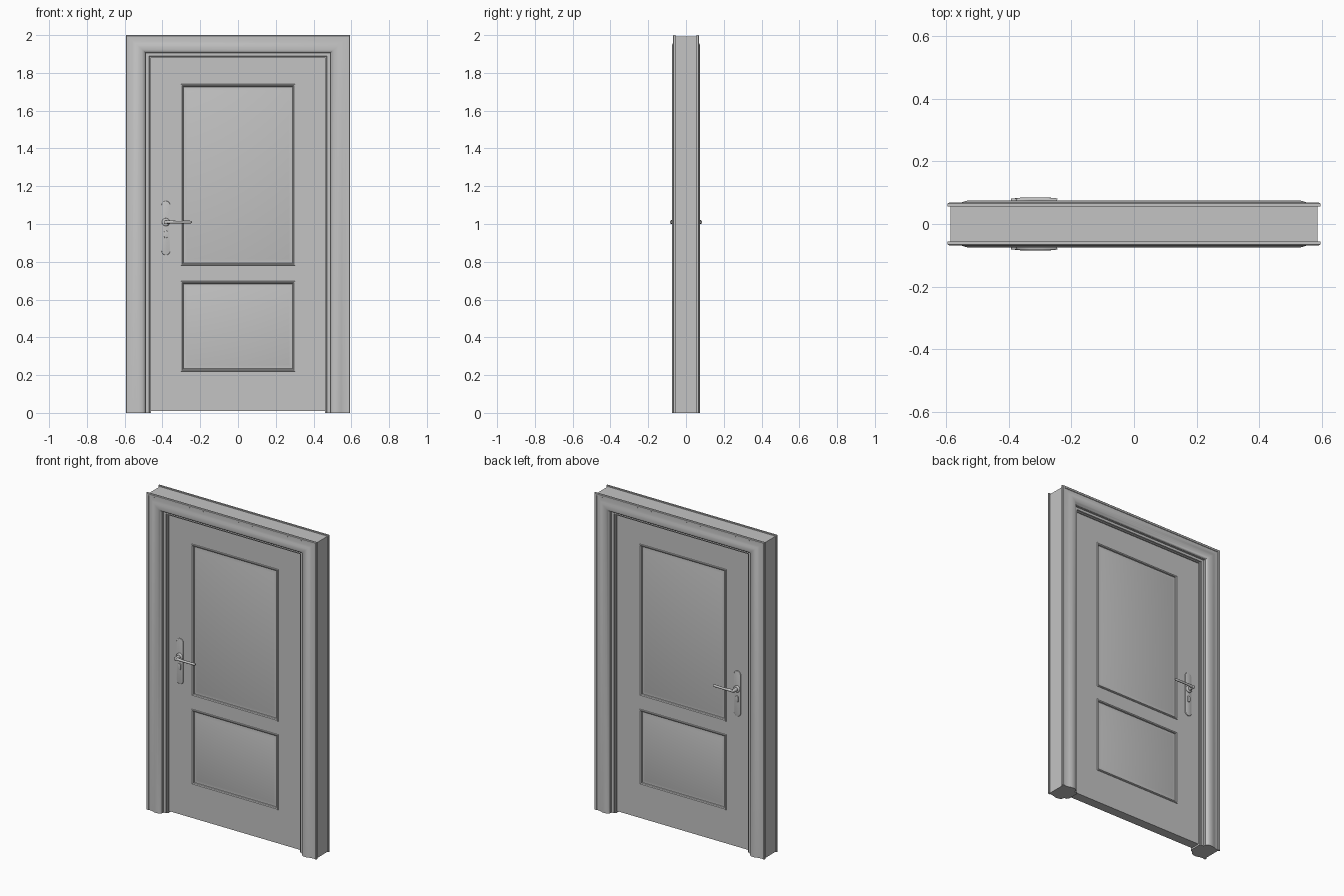
import bpy, bmesh, math

if "Cube" in bpy.data.objects:
    bpy.data.objects.remove(bpy.data.objects["Cube"])

grey = bpy.data.materials.new("plain_grey")
grey.diffuse_color = (0.55, 0.55, 0.55, 1)
grey.use_nodes = True
grey.node_tree.nodes["Principled BSDF"].inputs["Base Color"].default_value = grey.diffuse_color

HALF_W, HEIGHT = 0.594, 2.0
TOP_RATIO = 0.89          # head casing is slightly narrower than the sides


def finish(name, bm, angle=35):
    bmesh.ops.recalc_face_normals(bm, faces=bm.faces)
    me = bpy.data.meshes.new(name)
    bm.to_mesh(me)
    bm.free()
    ob = bpy.data.objects.new(name, me)
    bpy.context.collection.objects.link(ob)
    me.materials.append(grey)
    bpy.ops.object.select_all(action='DESELECT')
    ob.select_set(True)
    bpy.context.view_layer.objects.active = ob
    bpy.ops.object.shade_smooth_by_angle(angle=math.radians(angle))
    return ob


def surround(name, profile):
    """Sweep a closed (inset, y) profile up, over and down, with mitred corners."""
    bm = bmesh.new()
    rows = []
    for u, y in profile:
        x, z = HALF_W - u, HEIGHT - u * TOP_RATIO
        rows.append([bm.verts.new(p) for p in
                     ((-x, y, 0), (-x, y, z), (x, y, z), (x, y, 0))])
    n = len(rows)
    for i in range(n):
        a, b = rows[i], rows[(i + 1) % n]
        for k in range(3):
            bm.faces.new((a[k], a[k + 1], b[k + 1], b[k]))
    for k in (0, 3):
        bm.faces.new([r[k] for r in rows])
    return finish(name, bm)


def prism(name, outline, y0, y1, bevel=0.0):
    """Extrude an (x, z) outline along y and round its outer rim."""
    bm = bmesh.new()
    back = [bm.verts.new((x, y0, z)) for x, z in outline]
    front = [bm.verts.new((x, y1, z)) for x, z in outline]
    n = len(outline)
    for i in range(n):
        j = (i + 1) % n
        bm.faces.new((back[i], back[j], front[j], front[i]))
    bm.faces.new(back)
    cap = bm.faces.new(front)
    if bevel:
        bmesh.ops.bevel(bm, geom=list(cap.edges), offset=bevel, segments=3,
                        profile=0.5, affect='EDGES')
    return finish(name, bm)


def stadium(cx, z0, z1, r, n=12):
    top = [(cx + r * math.cos(math.pi * i / n), z1 - r + r * math.sin(math.pi * i / n))
           for i in range(n + 1)]
    bottom = [(cx - r * math.cos(math.pi * i / n), z0 + r - r * math.sin(math.pi * i / n))
              for i in range(n + 1)]
    return top + bottom


def circle(cx, cz, r, n=28):
    return [(cx + r * math.cos(2 * math.pi * i / n), cz + r * math.sin(2 * math.pi * i / n))
            for i in range(n)]


# Jamb lining and the thinner stop inside it
surround("jamb", [(0.008, -0.058), (0.107, -0.058), (0.107, 0.058), (0.008, 0.058)])
surround("door_stop", [(0.107, -0.046), (0.124, -0.046), (0.126, -0.038), (0.133, -0.038),
                       (0.133, 0.038), (0.126, 0.038), (0.124, 0.046), (0.107, 0.046)])

# Moulded casing: outer lip, flat band, rounded inner bead
casing = [(0, 0.056), (0, 0.065), (0.004, 0.068), (0.016, 0.068), (0.018, 0.065),
          (0.035, 0.066), (0.048, 0.070), (0.060, 0.074), (0.072, 0.075),
          (0.086, 0.074), (0.096, 0.070), (0.103, 0.063), (0.107, 0.054), (0.107, 0.050),
          (0.010, 0.050), (0.010, 0.056)]

# Door leaf with two moulded panels on each face
xs = [-0.461, -0.303, 0.303, 0.461]
zs = [0.01, 0.22, 0.697, 0.78, 1.74, 1.882]
moulding = [(0, 0.030), (0.002, 0.034), (0.007, 0.034), (0.012, 0.030),
            (0.014, 0.023), (0.020, 0.023), (0.034, 0.027)]
bm = bmesh.new()
for s in (-1, 1):
    for i in range(3):
        for k in range(5):
            x0, x1, z0, z1 = xs[i], xs[i + 1], zs[k], zs[k + 1]
            panel = i == 1 and k in (1, 3)
            prev = None
            for d, y in (moulding if panel else moulding[:1]):
                ring = [bm.verts.new(p) for p in
                        ((x0 + d, s * y, z0 + d), (x1 - d, s * y, z0 + d),
                         (x1 - d, s * y, z1 - d), (x0 + d, s * y, z1 - d))]
                if prev:
                    for j in range(4):
                        m = (j + 1) % 4
                        bm.faces.new((prev[j], prev[m], ring[m], ring[j]))
                prev = ring
            bm.faces.new(prev)
bmesh.ops.remove_doubles(bm, verts=bm.verts, dist=0.0005)
bmesh.ops.bridge_loops(bm, edges=[e for e in bm.edges if e.is_boundary])
finish("door_leaf", bm, 30)

# Casing and lever handle set, front and back
HX, HZ = -0.382, 1.01
for s, side in ((-1, "front"), (1, "back")):
    surround(side + "_casing", [(u, s * y) for u, y in casing])
    prism(side + "_handle_plate", stadium(HX, 0.835, 1.122, 0.023), s * 0.028, s * 0.035, 0.003)
    prism(side + "_handle_rose", circle(HX, HZ, 0.021), s * 0.033, s * 0.046, 0.005)
    prism(side + "_handle_neck", circle(HX, HZ, 0.011), s * 0.040, s * 0.082, 0.004)
    prism(side + "_key_cylinder", stadium(HX, 0.925, 0.966, 0.009), s * 0.033, s * 0.041, 0.002)

    # Lever: tapered tube swept along a gentle bow
    cu = bpy.data.curves.new(side + "_lever", 'CURVE')
    cu.dimensions = '3D'
    cu.bevel_depth = 0.008
    cu.bevel_resolution = 4
    cu.use_fill_caps = True
    sp = cu.splines.new('POLY')
    pts = [(0, 0.073, 1.1), (0.02, 0.075, 1.1), (0.05, 0.077, 0.9),
           (0.09, 0.077, 0.9), (0.125, 0.076, 0.95), (0.137, 0.075, 0.7)]
    sp.points.add(len(pts) - 1)
    for p, (dx, y, r) in zip(sp.points, pts):
        p.co = (HX + dx, s * y, HZ, 1)
        p.radius = r
    ob = bpy.data.objects.new(side + "_lever", cu)
    bpy.context.collection.objects.link(ob)
    cu.materials.append(grey)
    bpy.ops.object.select_all(action='DESELECT')
    ob.select_set(True)
    bpy.context.view_layer.objects.active = ob
    bpy.ops.object.convert(target='MESH')
    bpy.ops.object.shade_smooth_by_angle(angle=math.radians(40))
